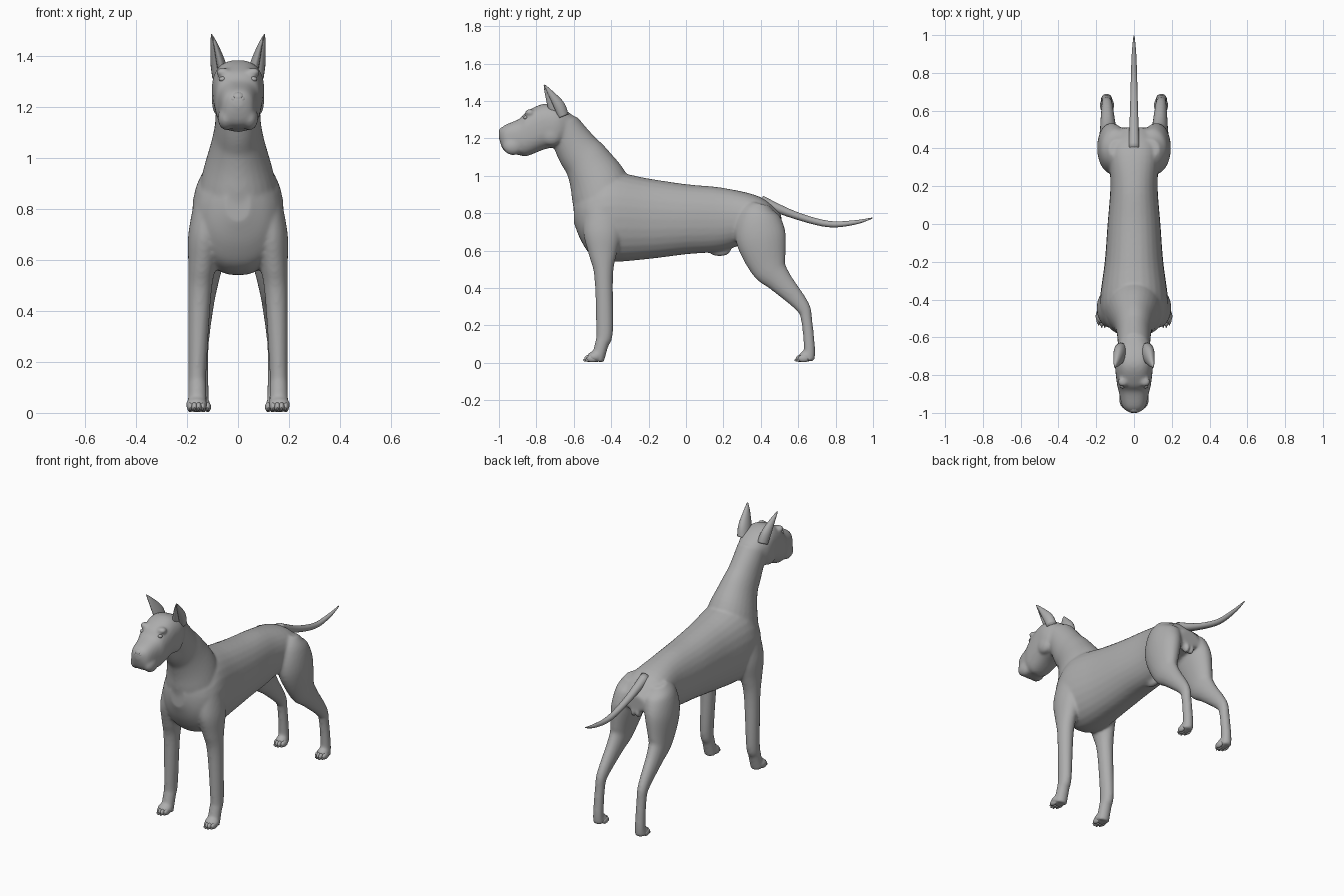
import bpy, bmesh
from math import sin, cos, pi, copysign
from mathutils import Vector, Matrix

cube = bpy.data.objects.get("Cube")
if cube:
    bpy.data.objects.remove(cube)

coat = bpy.data.materials.new("grey_coat")
coat.use_nodes = True
grey = (.42, .42, .42, 1)
coat.diffuse_color = grey
coat.node_tree.nodes["Principled BSDF"].inputs["Base Color"].default_value = grey


def joint(y, z, wide, deep, x=0):
    """Section across a limb: its centre, half width and half depth."""
    return (x, y, z, wide, deep)


def slab(y, top, bottom, wide):
    """Upright section across the trunk or the head."""
    return (0, y, (top + bottom) / 2, wide, (top - bottom) / 2)


def refine(rows, steps=5):
    """Catmull-Rom interpolation between sections."""
    out = []
    last = len(rows) - 1
    for i in range(last):
        before, start = rows[max(i - 1, 0)], rows[i]
        end, after = rows[i + 1], rows[min(i + 2, last)]
        for k in range(steps):
            t = k / steps
            out.append([q + t / 2 * (r - p + t * (2 * p - 5 * q + 4 * r - s + t * (3 * (q - r) + s - p)))
                        for p, q, r, s in zip(before, start, end, after)])
    return out + [list(rows[last])]


def loft(bm, rows, side=1, upright=False, power=2, dent=None, sides=28):
    """Skin the sections; dent is an angle along which the skin is hollowed."""
    rows = refine(rows)
    centres = [Vector((row[0] * side, row[1], row[2])) for row in rows]
    last = len(rows) - 1
    rings = []
    for i, (x, y, z, wide, deep) in enumerate(rows):
        along = centres[min(i + 1, last)] - centres[max(i - 1, 0)]
        across = Vector((0, 0, 1)) if upright else along.cross(Vector((1, 0, 0))).normalized()
        ring = []
        for k in range(sides):
            angle = 2 * pi * k / sides
            u, v = [copysign(abs(w) ** (2 / power), w) for w in (cos(angle), sin(angle))]
            if dent is not None:
                hollow = 1 - .85 * max(0, cos(angle - dent)) ** 2
                u, v = u * hollow, v * hollow
            ring.append(bm.verts.new(centres[i] + Vector((u * wide * side, 0, 0)) + across * v * deep))
        rings.append(ring)
    for lower, upper in zip(rings, rings[1:]):
        for k in range(sides):
            j = (k + 1) % sides
            bm.faces.new((lower[k], lower[j], upper[j], upper[k]))
    bm.faces.new(rings[0])
    bm.faces.new(rings[last])


def leg(bm, rows, foot, side):
    """Loft a leg that leans in toward the trunk as it rises."""
    loft(bm, [(foot - .1 * z ** 3, y, z, wide, deep) for x, y, z, wide, deep in rows], side)


def ball(bm, centre, radii, side=1):
    x, y, z = centre
    matrix = Matrix.Translation((x * side, y, z)) @ Matrix.Diagonal((*radii, 1))
    bmesh.ops.create_uvsphere(bm, u_segments=20, v_segments=12, radius=1, matrix=matrix)


def finish(bm, name):
    bmesh.ops.recalc_face_normals(bm, faces=bm.faces)
    for face in bm.faces:
        face.smooth = True
    mesh = bpy.data.meshes.new(name)
    bm.to_mesh(mesh)
    bm.free()
    mesh.materials.append(coat)
    part = bpy.data.objects.new(name, mesh)
    bpy.context.collection.objects.link(part)
    return part


torso = [slab(y=-.6, top=.89, bottom=.75, wide=.05),
         slab(y=-.56, top=.93, bottom=.65, wide=.12),
         slab(y=-.5, top=.97, bottom=.57, wide=.165),
         slab(y=-.4, top=1.02, bottom=.54, wide=.18),
         slab(y=-.2, top=.985, bottom=.555, wide=.155),
         slab(y=0, top=.955, bottom=.58, wide=.14),
         slab(y=.2, top=.935, bottom=.6, wide=.125),
         slab(y=.4, top=.885, bottom=.67, wide=.13),
         slab(y=.51, top=.79, bottom=.69, wide=.07)]

neck = [joint(y=-.43, z=.8, wide=.17, deep=.165),
        joint(y=-.46, z=.94, wide=.14, deep=.16),
        joint(y=-.52, z=1.06, wide=.105, deep=.13),
        joint(y=-.58, z=1.14, wide=.09, deep=.115),
        joint(y=-.66, z=1.27, wide=.085, deep=.09)]

head = [slab(y=-.6, top=1.32, bottom=1.2, wide=.06),
        slab(y=-.68, top=1.37, bottom=1.16, wide=.1),
        slab(y=-.76, top=1.385, bottom=1.14, wide=.1),
        slab(y=-.85, top=1.345, bottom=1.105, wide=.09),
        slab(y=-.89, top=1.305, bottom=1.11, wide=.08),
        slab(y=-.97, top=1.27, bottom=1.13, wide=.06),
        slab(y=-1, top=1.24, bottom=1.2, wide=.02)]

front_leg = [joint(y=-.44, z=.84, wide=.07, deep=.1),
             joint(y=-.445, z=.7, wide=.07, deep=.105),
             joint(y=-.445, z=.58, wide=.055, deep=.075),
             joint(y=-.44, z=.46, wide=.045, deep=.05),
             joint(y=-.435, z=.17, wide=.036, deep=.045),
             joint(y=-.45, z=.1, wide=.036, deep=.037),
             joint(y=-.475, z=.01, wide=.038, deep=.036)]

hind_leg = [joint(y=.4, z=.85, wide=.05, deep=.05),
            joint(y=.39, z=.79, wide=.08, deep=.11),
            joint(y=.4, z=.67, wide=.08, deep=.135),
            joint(y=.44, z=.52, wide=.056, deep=.1),
            joint(y=.5, z=.44, wide=.044, deep=.068),
            joint(y=.62, z=.305, wide=.031, deep=.04),
            joint(y=.645, z=.23, wide=.028, deep=.03),
            joint(y=.66, z=.08, wide=.03, deep=.03),
            joint(y=.657, z=.01, wide=.032, deep=.03)]

tail = [joint(y=.4, z=.865, wide=.03, deep=.03),
        joint(y=.58, z=.79, wide=.022, deep=.02),
        joint(y=.76, z=.742, wide=.017, deep=.017),
        joint(y=.9, z=.75, wide=.012, deep=.012),
        joint(y=.997, z=.774, wide=.003, deep=.003)]

ear = [joint(x=.07, y=-.675, z=1.31, wide=.036, deep=.05),
       joint(x=.08, y=-.7, z=1.37, wide=.033, deep=.052),
       joint(x=.094, y=-.738, z=1.445, wide=.016, deep=.024),
       joint(x=.104, y=-.758, z=1.486, wide=.003, deep=.004)]

# Body: trunk, neck, head and legs fused into one skin
bm = bmesh.new()
loft(bm, torso, upright=True, power=2.2)
loft(bm, neck)
loft(bm, head, upright=True, power=2.5)
ball(bm, centre=(0, .18, .6), radii=(.022, .06, .032))
for side in (1, -1):
    leg(bm, front_leg, foot=.16, side=side)
    leg(bm, hind_leg, foot=.145, side=side)
    # Paws
    ball(bm, centre=(.163, -.49, .032), radii=(.044, .04, .03), side=side)
    ball(bm, centre=(.143, .635, .032), radii=(.036, .035, .03), side=side)
    # Hanging lips, brows and cheeks
    ball(bm, centre=(.046, -.925, 1.158), radii=(.034, .055, .048), side=side)
    ball(bm, centre=(.058, -.836, 1.338), radii=(.03, .026, .018), side=side)
    ball(bm, centre=(.068, -.72, 1.22), radii=(.035, .06, .06), side=side)
    # Bulge under the tail
    ball(bm, centre=(.016, .49, .68), radii=(.018, .026, .03), side=side)
body = finish(bm, "body")
fuse = body.modifiers.new("Fuse", "REMESH")
fuse.mode = "VOXEL"
fuse.voxel_size = .008
fuse.use_smooth_shade = True
soften = body.modifiers.new("Soften", "SMOOTH")
soften.factor = .5
soften.iterations = 10

# Tail
bm = bmesh.new()
loft(bm, tail, sides=16)
finish(bm, "tail")

# Nose with a wing on each side
bm = bmesh.new()
ball(bm, centre=(0, -.975, 1.238), radii=(.029, .025, .023))
for side in (1, -1):
    ball(bm, centre=(.016, -.982, 1.232), radii=(.014, .017, .015), side=side)
finish(bm, "nose")

for side, label in ((1, "left"), (-1, "right")):
    # Pricked ear, hollow toward the front and outside
    bm = bmesh.new()
    loft(bm, ear, side, dent=-.9)
    finish(bm, label + "_ear")

    # Eye
    bm = bmesh.new()
    ball(bm, centre=(.061, -.858, 1.311), radii=(.014, .012, .01), side=side)
    finish(bm, label + "_eye")

    # Toes fanned around each paw, each with a claw
    for name, x, y in (("front", .163, -.515), ("hind", .143, .615)):
        bm = bmesh.new()
        for k in (-1.5, -.5, .5, 1.5):
            fan, back = k * .016, k * k * .006
            ball(bm, centre=(x + fan, y + back, .023), radii=(.013, .03, .02), side=side)
            ball(bm, centre=(x + fan, y + back - .024, .014), radii=(.005, .013, .007), side=side)
        finish(bm, label + "_" + name + "_toes")
